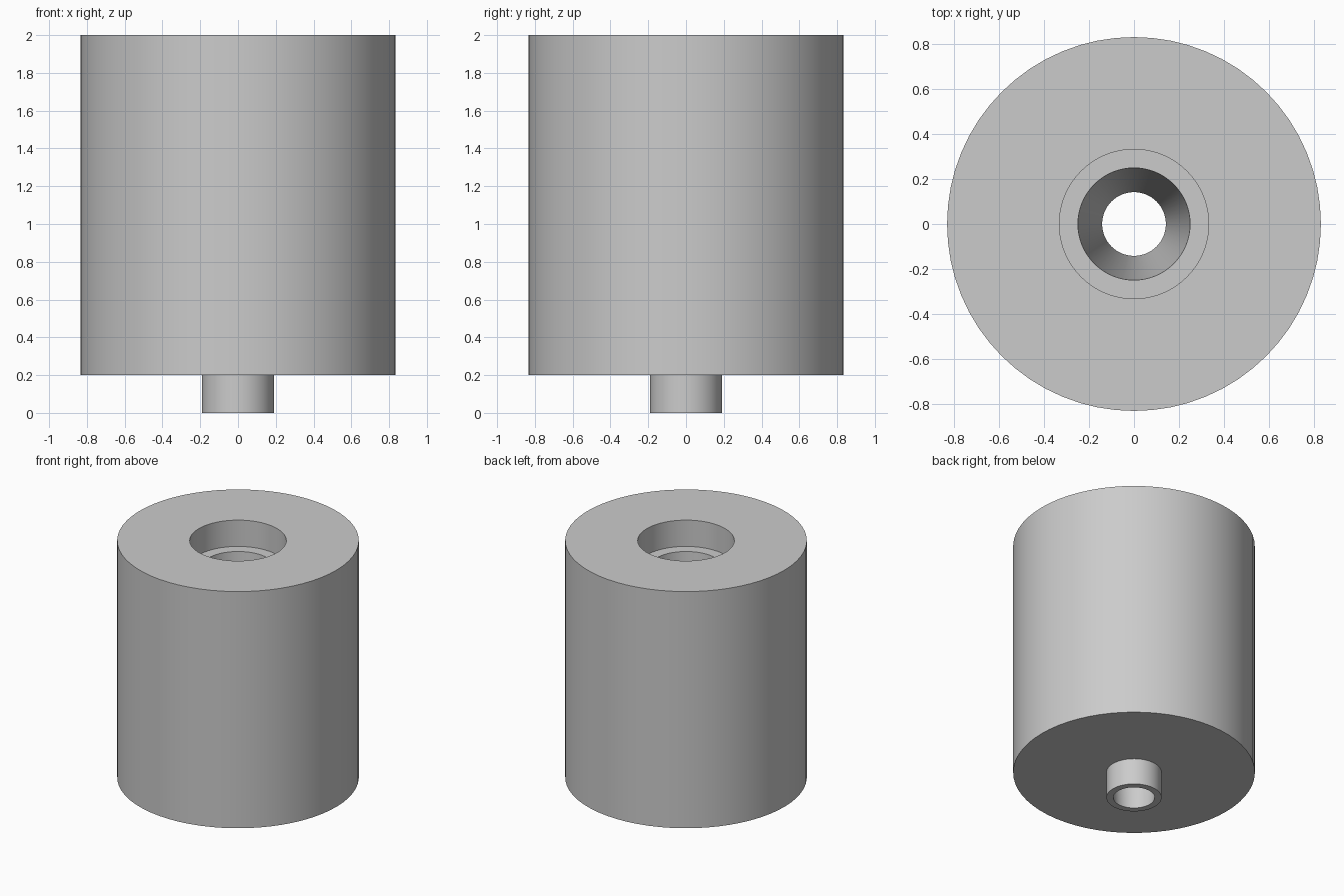
import bpy, bmesh, math

cube = bpy.data.objects.get("Cube")
if cube:
    bpy.data.objects.remove(cube, do_unlink=True)

SEGMENTS = 64

# One plain grey for the whole part
grey = bpy.data.materials.new("plain grey")
grey.use_nodes = True
colour = (0.6, 0.6, 0.6, 1)
grey.diffuse_color = colour
grey.node_tree.nodes["Principled BSDF"].inputs["Base Color"].default_value = colour


def lathe(name, profile):
    """Revolve a closed (radius, height) profile around the z axis."""
    bm = bmesh.new()
    rings = []
    for r, z in profile:
        angles = [2 * math.pi * i / SEGMENTS for i in range(SEGMENTS)]
        rings.append([bm.verts.new((r * math.cos(a), r * math.sin(a), z)) for a in angles])
    for lower, upper in zip(rings, rings[1:] + rings[:1]):
        for i in range(SEGMENTS):
            j = (i + 1) % SEGMENTS
            bm.faces.new((lower[i], lower[j], upper[j], upper[i]))
    bmesh.ops.recalc_face_normals(bm, faces=bm.faces)
    mesh = bpy.data.meshes.new(name)
    bm.to_mesh(mesh)
    bm.free()
    mesh.materials.append(grey)
    obj = bpy.data.objects.new(name, mesh)
    bpy.context.collection.objects.link(obj)
    bpy.ops.object.select_all(action='DESELECT')
    obj.select_set(True)
    bpy.context.view_layer.objects.active = obj
    bpy.ops.object.shade_smooth_by_angle(angle=math.radians(30))
    return obj


# Cylinder body with bottom nozzle, top counterbore and tapered through-hole
lathe("bored_body", [
    (0.142, 0.0),    # nozzle mouth
    (0.19, 0.0),     # nozzle rim
    (0.19, 0.2),     # nozzle root
    (0.833, 0.2),    # body bottom edge
    (0.833, 2.0),    # body top edge
    (0.333, 2.0),    # counterbore edge
    (0.333, 1.8),    # counterbore floor
    (0.25, 1.8),     # start of tapered hole
])
